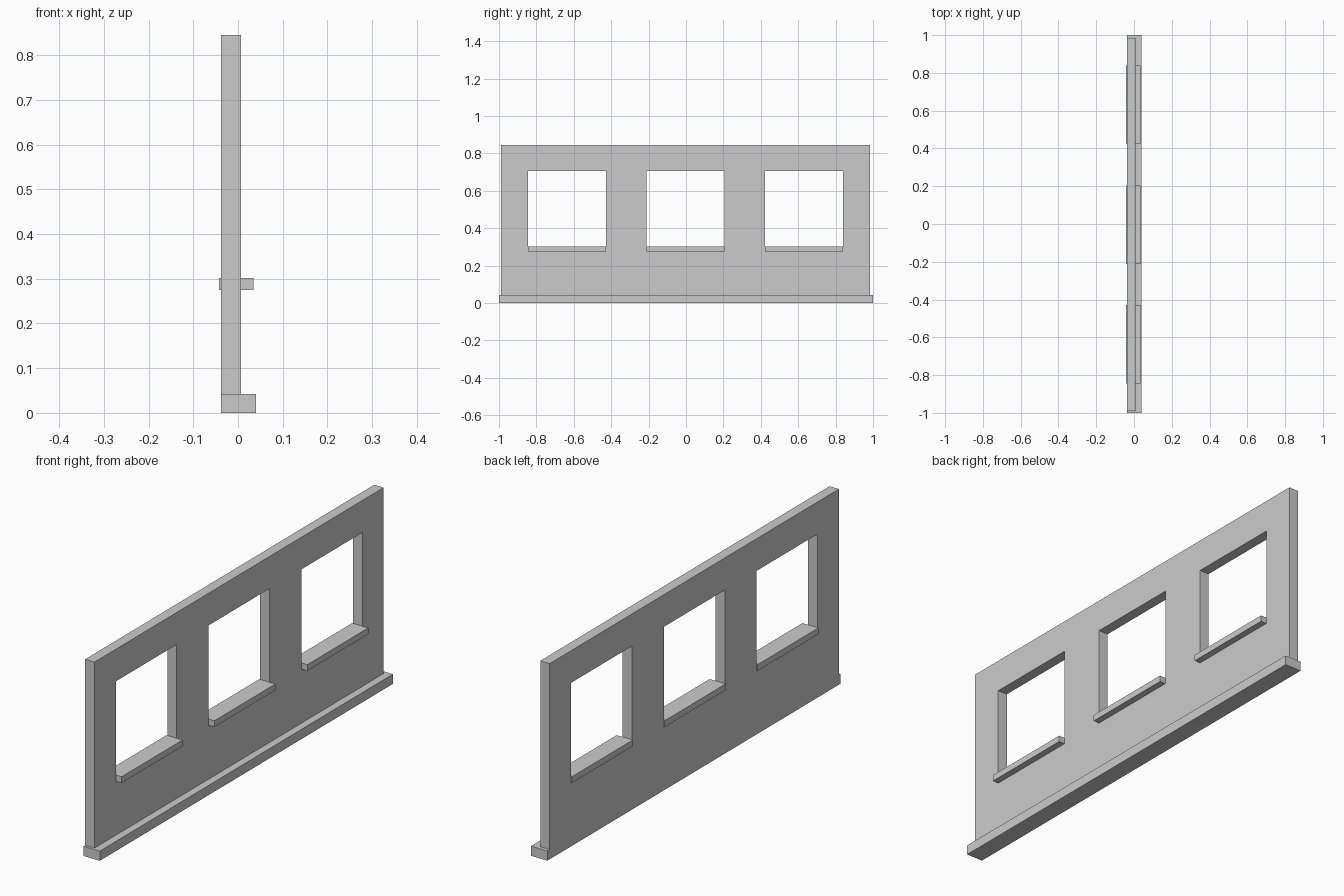
import bpy

if "Cube" in bpy.data.objects:
    bpy.data.objects.remove(bpy.data.objects["Cube"])


def box(name, x, y, z):
    """Axis-aligned box from (min, max) ranges."""
    bpy.ops.mesh.primitive_cube_add(size=1, location=[(a + b) / 2 for a, b in (x, y, z)])
    ob = bpy.context.object
    ob.name = name
    ob.scale = [b - a for a, b in (x, y, z)]
    bpy.ops.object.transform_apply(location=False, rotation=False, scale=True)
    return ob


WINDOW_CENTRES = (-0.636, -0.003, 0.631)
HALF_WIDTH = 0.208
SILL_Z = (0.275, 0.302)
WINDOW_TOP = 0.706
BASE_TOP = 0.042

# Base strip, flush with the wall at the back and stepping out on the other side
box("base_strip", (-0.038, 0.040), (-1, 1), (0, BASE_TOP))

# Wall panel
wall = box("wall", (-0.038, 0.007), (-0.989, 0.984), (BASE_TOP, 0.845))

# Window openings and their sills
for i, c in enumerate(WINDOW_CENTRES, 1):
    span = (c - HALF_WIDTH, c + HALF_WIDTH)
    cutter = box(f"window_cutter_{i}", (-0.2, 0.2), span, (SILL_Z[0], WINDOW_TOP))
    cutter.hide_render = True
    cutter.display_type = 'WIRE'
    cut = wall.modifiers.new(f"window_{i}", 'BOOLEAN')
    cut.operation = 'DIFFERENCE'
    cut.solver = 'EXACT'
    cut.object = cutter
    box(f"window_sill_{i}", (-0.042, 0.035), span, SILL_Z)
